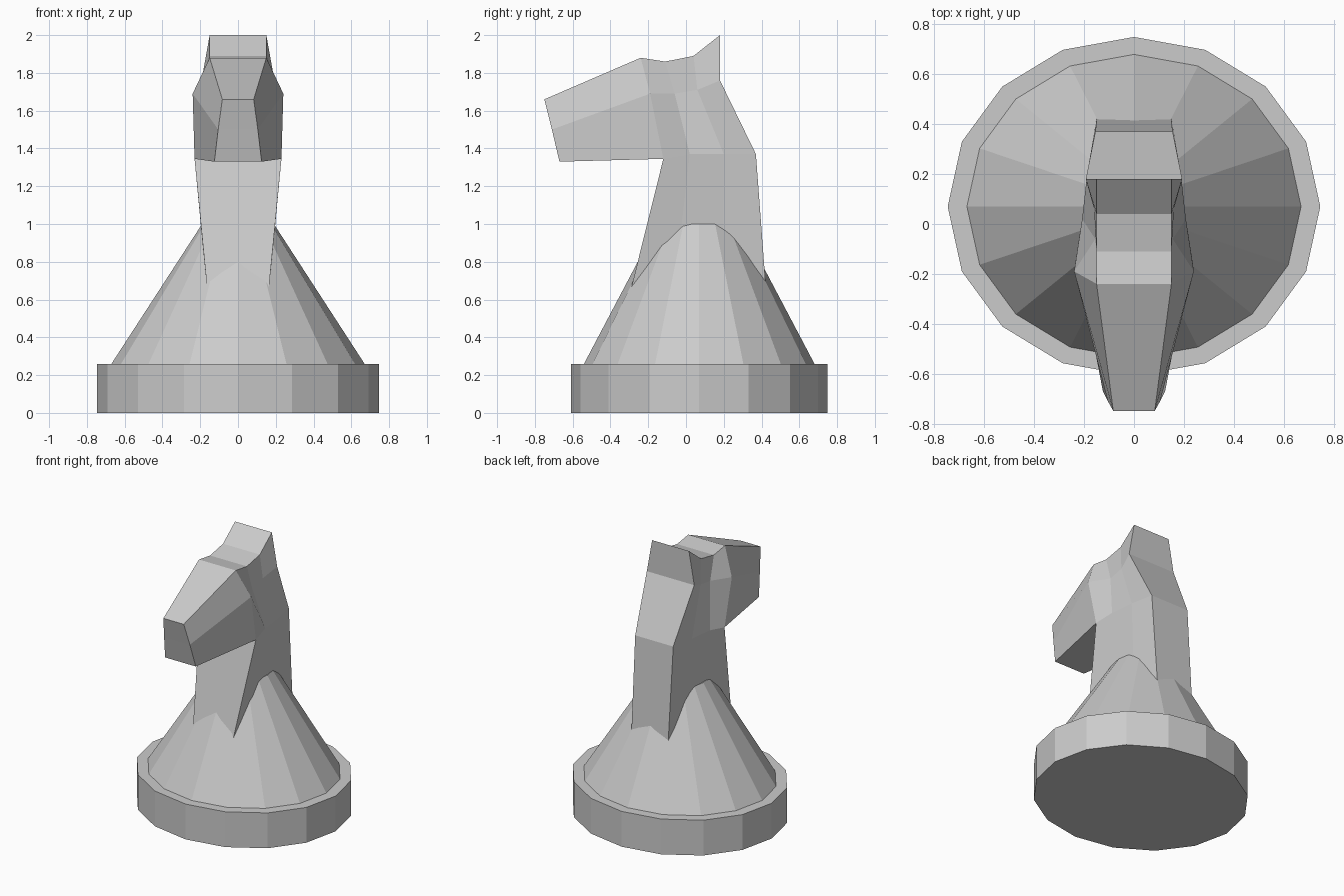
import bpy, bmesh, math

if "Cube" in bpy.data.objects:
    bpy.data.objects.remove(bpy.data.objects["Cube"])

SIDES = 16
CENTRE_Y = 0.07


def finish(name, bm):
    bmesh.ops.recalc_face_normals(bm, faces=bm.faces[:])
    mesh = bpy.data.meshes.new(name)
    bm.to_mesh(mesh)
    bm.free()
    obj = bpy.data.objects.new(name, mesh)
    bpy.context.collection.objects.link(obj)


def oval_frustum(name, bottom, top):
    """Each end is (x radius, y radius, z)."""
    bm = bmesh.new()
    rings = []
    for rx, ry, z in (bottom, top):
        angles = [2 * math.pi * i / SIDES for i in range(SIDES)]
        rings.append([bm.verts.new((rx * math.cos(a), CENTRE_Y + ry * math.sin(a), z))
                      for a in angles])
    for ring in rings:
        bm.faces.new(ring)
    for i in range(SIDES):
        j = (i + 1) % SIDES
        bm.faces.new((rings[0][i], rings[0][j], rings[1][j], rings[1][i]))
    finish(name, bm)


# Foot disc and tapering skirt
oval_frustum("base_disc", (0.747, 0.68, 0), (0.747, 0.68, 0.26))
oval_frustum("base_cone", (0.67, 0.61, 0.26), (0.19, 0.22, 1.0))

# Horse head and neck: one side as rows of (half width, y, z), muzzle to mane
ROWS = [
    [(0.083, -0.75, 1.66), (0.15, -0.24, 1.88), (0.15, -0.11, 1.86), (0.15, 0.04, 1.89), (0.15, 0.18, 2.0)],
    [(0.105, -0.71, 1.50), (0.24, -0.19, 1.69), (0.155, -0.06, 1.69), (0.16, 0.06, 1.71), (0.193, 0.18, 1.76)],
    [(0.125, -0.67, 1.33), (0.23, -0.12, 1.345), (0.208, 0.02, 1.37), (0.188, 0.20, 1.37), (0.155, 0.37, 1.37)],
    [None, (0.148, -0.33, 0.5), (0.15, -0.08, 0.5), (0.15, 0.19, 0.5), (0.148, 0.435, 0.5)],
]
# Outline of the side grid (row, column), bridged across to the other side
OUTLINE = [(0, 0), (0, 1), (0, 2), (0, 3), (0, 4), (1, 4), (2, 4), (3, 4),
           (3, 3), (3, 2), (3, 1), (2, 1), (2, 0), (1, 0)]

bm = bmesh.new()
halves = []
for side in (1, -1):
    grid = [[bm.verts.new((side * p[0], p[1], p[2])) if p else None for p in row]
            for row in ROWS]
    halves.append(grid)
    for r in range(3):
        for c in range(4):
            quad = (grid[r][c], grid[r][c + 1], grid[r + 1][c + 1], grid[r + 1][c])
            if all(quad):
                bm.faces.new(quad)
right, left = halves
for i, (r, c) in enumerate(OUTLINE):
    s, d = OUTLINE[(i + 1) % len(OUTLINE)]
    bm.faces.new((right[r][c], right[s][d], left[s][d], left[r][c]))
finish("horse_head_and_neck", bm)
